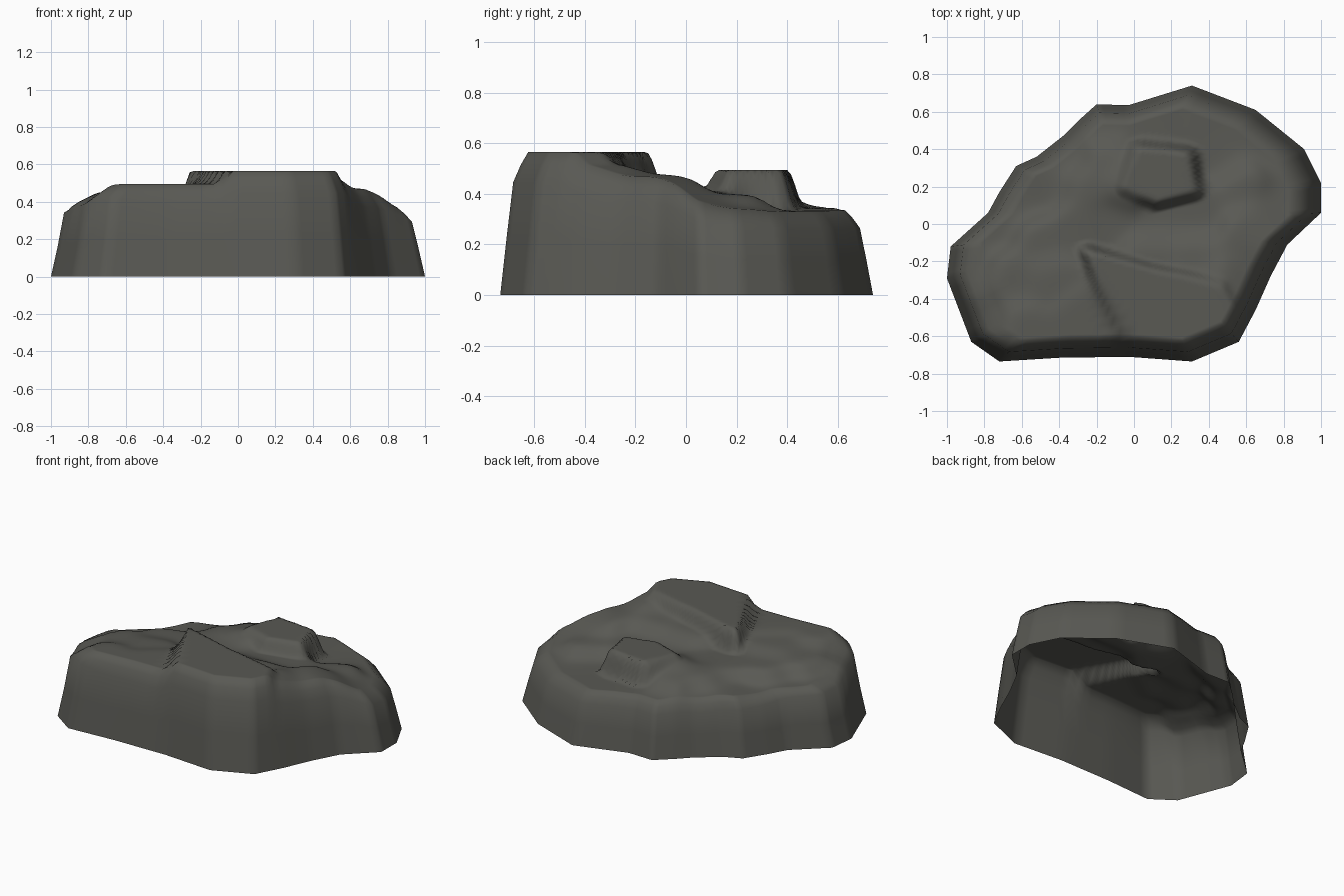
import bpy, bmesh, math
from mathutils import Vector

if "Cube" in bpy.data.objects:
    bpy.data.objects.remove(bpy.data.objects["Cube"])

# footprint of the boulder, counter-clockwise
FOOT = [(1, .06), (1, .22), (.91, .4), (.65, .61), (.31, .74), (-.03, .635), (-.2, .64),
        (-.3, .55), (-.38, .47), (-.52, .36), (-.63, .31), (-.72, .17), (-.78, .06), (-.98, -.12),
        (-1, -.29), (-.87, -.63), (-.72, -.735), (-.4, -.715), (-.03, -.71), (.31, -.735),
        (.56, -.63), (.65, -.46), (.73, -.28), (.82, -.11)]

# spot heights of the rolling top: x, y, z
SPOTS = [(-.9, -.2, .38), (-.83, -.5, .42), (-.6, -.55, .495), (-.3, -.5, .495), (-.45, -.3, .475),
         (-.65, -.3, .455), (-.75, 0, .37), (-.5, -.1, .44), (-.3, 0, .43), (-.6, .15, .355),
         (-.45, .22, .37), (-.25, .2, .43), (-.35, .38, .345), (-.15, .35, .42), (-.15, .52, .345),
         (-.05, .2, .47), (.1, .5, .345), (.1, .01, .41), (-.12, .03, .415), (.1, -.15, .475),
         (.35, .03, .41), (.58, -.1, .48), (.68, 0, .45), (.76, .1, .37), (.6, .2, .40),
         (.48, .38, .335), (.85, .2, .335), (.75, .4, .33), (.3, .58, .335), (.55, .5, .33),
         (.5, -.3, .53), (.62, -.25, .46), (.3, -.4, .55), (.35, -.17, .48)]

# raised shelves: height, slope width, outline
SHELVES = [
    (.565, .06, [(-.25, -.15), (-.17, -.34), (.12, -.9), (.75, -.9), (.46, -.34), (.3, -.3), (.08, -.25)]),
    (.495, .07, [(-.04, .2), (.12, .13), (.32, .18), (.29, .37), (.02, .4)]),
]


def smooth(a, b, v):
    t = max(0, min(1, (v - a) / (b - a)))
    return t * t * (3 - 2 * t)


def outside(p, poly):
    """Distance from p to a polygon, zero inside it."""
    inside, best = False, 9
    for i, q in enumerate(poly):
        a, b = Vector(poly[i - 1]), Vector(q)
        d = b - a
        t = max(0, min(1, (p - a).dot(d) / d.length_squared))
        best = min(best, (p - a - d * t).length)
        if (a.y > p.y) != (b.y > p.y) and p.x < a.x + (p.y - a.y) * d.x / d.y:
            inside = not inside
    return 0 if inside else best


def height(p):
    total = weight = 0
    for x, y, z in SPOTS:
        w = math.exp(-((p.x - x) ** 2 + (p.y - y) ** 2) / .011)
        total, weight = total + w * z, weight + w
    h = total / weight
    for top, width, poly in SHELVES:
        h += max(0, top - h) * (1 - smooth(0, width, outside(p, poly)))
    return h


# footprint resampled to finer columns
SUB = 6
foot = [Vector(a).lerp(Vector(FOOT[(i + 1) % len(FOOT)]), k / SUB)
        for i, a in enumerate(FOOT) for k in range(SUB)]
N = len(foot)

# rings: (scale toward centre, share of the local height); the underside stays open
rings = [(1, 0), (.965, .41), (.93, .79), (.89, .91), (.85, 1)]
rings += [(.85 * (1 - k / 36), 1) for k in range(1, 36)]

bm = bmesh.new()
prev = None
for s, f in rings:
    row = []
    for p in foot:
        q = p * s
        # the left rim is crisper than the rest
        share = f + (1 - f) * .5 * smooth(-.5, -.9, p.x) if .5 < f < 1 else f
        row.append(bm.verts.new((q.x, q.y, height(p * min(s, .85)) * share)))
    if prev:
        for i in range(N):
            j = (i + 1) % N
            bm.faces.new((prev[i], prev[j], row[j], row[i]))
    prev = row
mid = bm.verts.new((0, 0, height(Vector((0, 0)))))
for i in range(N):
    bm.faces.new((prev[i], prev[(i + 1) % N], mid))

mesh = bpy.data.meshes.new("boulder")
bm.to_mesh(mesh)
bm.free()
mesh.shade_smooth()
stone = bpy.data.materials.new("dark stone")
stone.diffuse_color = (.1, .1, .088, 1)
stone.use_nodes = True
stone.node_tree.nodes["Principled BSDF"].inputs["Base Color"].default_value = stone.diffuse_color
mesh.materials.append(stone)
bpy.context.collection.objects.link(bpy.data.objects.new("boulder", mesh))
